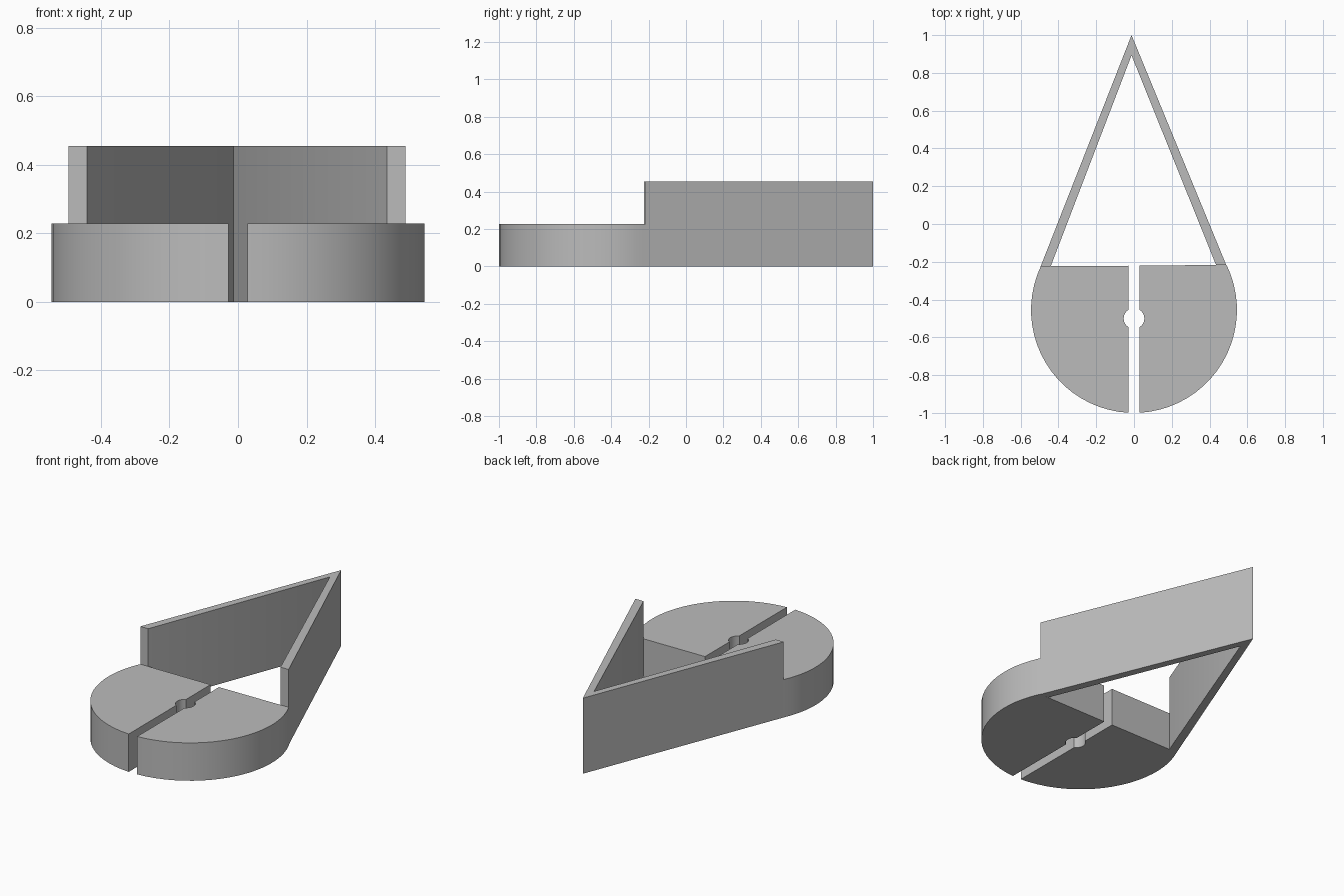
import bpy, bmesh
from math import asin, acos, cos, sin, pi, radians

if "Cube" in bpy.data.objects:
    bpy.data.objects.remove(bpy.data.objects["Cube"])

grey = bpy.data.materials.new("plain grey")
grey.use_nodes = True
colour = (0.5, 0.5, 0.5, 1)
grey.diffuse_color = colour
grey.node_tree.nodes["Principled BSDF"].inputs["Base Color"].default_value = colour

BASE_H, WALL_H = 0.228, 0.455
CY, R = -0.455, 0.545          # round base
HOLE_Y, HOLE_R = -0.5, 0.055   # pin hole in the slot
SLOT = 0.028
APEX_X = -0.013


def prism(name, outline, height):
    """Extrude a closed outline upward from the ground."""
    bm = bmesh.new()
    face = bm.faces.new([bm.verts.new((x, y, 0)) for x, y in outline])
    top = bmesh.ops.extrude_face_region(bm, geom=[face])["geom"]
    bmesh.ops.translate(bm, vec=(0, 0, height),
                        verts=[v for v in top if isinstance(v, bmesh.types.BMVert)])
    bmesh.ops.recalc_face_normals(bm, faces=bm.faces)
    mesh = bpy.data.meshes.new(name)
    bm.to_mesh(mesh)
    bm.free()
    mesh.materials.append(grey)
    obj = bpy.data.objects.new(name, mesh)
    bpy.context.collection.objects.link(obj)
    bpy.context.view_layer.objects.active = obj
    bpy.ops.object.select_all(action="DESELECT")
    obj.select_set(True)
    bpy.ops.object.shade_smooth_by_angle(angle=radians(25))
    return obj


def arc(cy, r, a, b, steps):
    return [(r * cos(a + (b - a) * i / steps), cy + r * sin(a + (b - a) * i / steps))
            for i in range(steps + 1)]


# outer corner, inner corner and back edge height of each side
sides = {"left": (1, 0.488, 0.434, -0.216), "right": (-1, 0.494, 0.441, -0.224)}

for side, (s, outer, inner, edge) in sides.items():
    # half of the round base, with slot edge and half pin hole
    rim = arc(CY, R, asin((edge - CY) / R), -acos(SLOT / R), 20)
    tilt = acos(SLOT / HOLE_R)
    notch = arc(HOLE_Y, HOLE_R, -tilt, tilt, 8)
    outline = rim + notch + [(SLOT, -0.221)]
    prism(side + "_base_half", [(s * x, y) for x, y in outline], BASE_H)

    # tall straight wall running back to the point
    prism(side + "_wall", [(s * outer, edge), (APEX_X, 1),
                           (APEX_X, 0.893), (s * inner, edge)], WALL_H)
